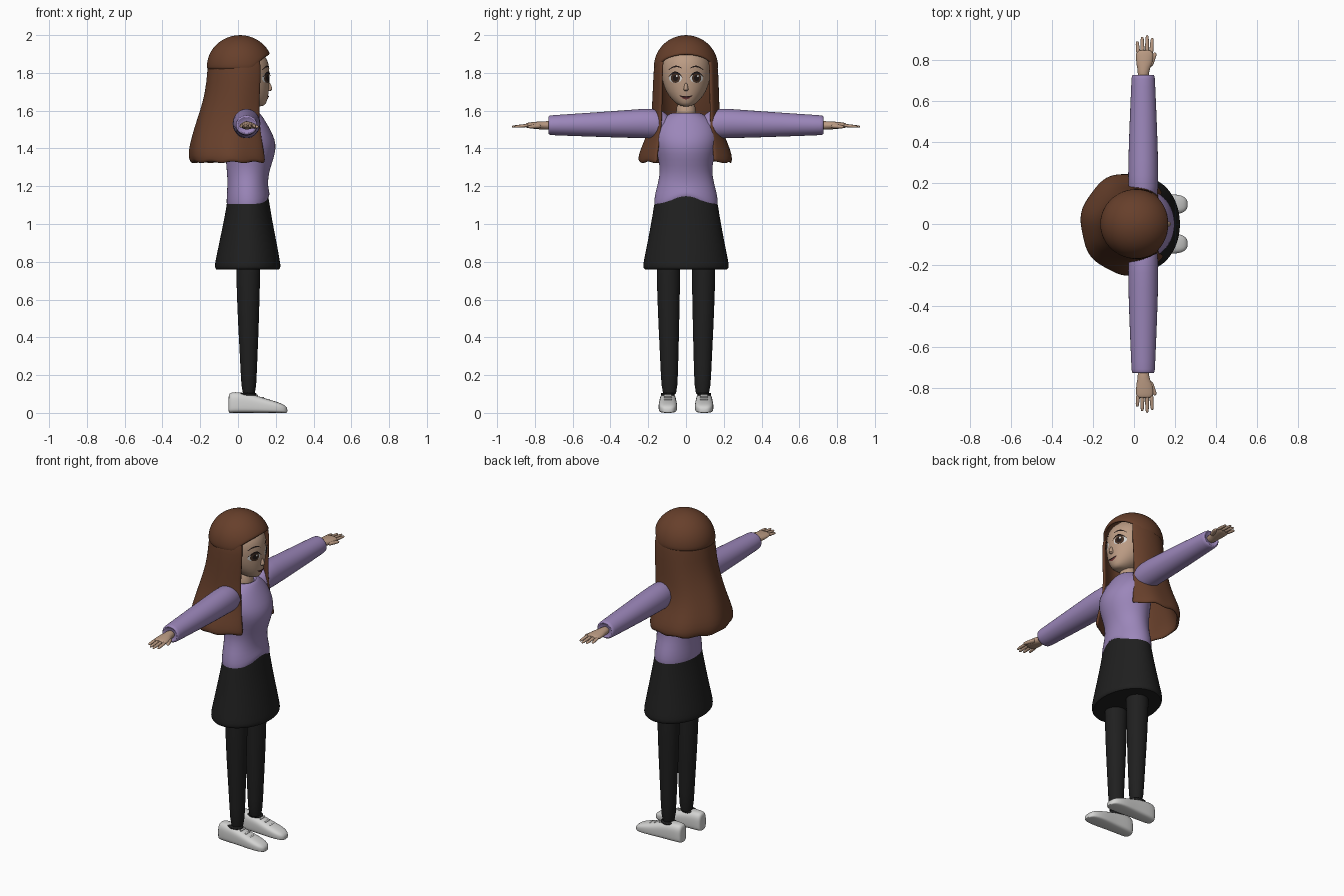
import bpy, bmesh
from math import sin, cos, pi, radians, sqrt, copysign
from mathutils import Vector
from mathutils.bvhtree import BVHTree

cube = bpy.data.objects.get("Cube")
if cube:
    bpy.data.objects.remove(cube)


def material(name, rgb):
    m = bpy.data.materials.new(name)
    m.use_nodes = True
    m.diffuse_color = (*rgb, 1)
    m.node_tree.nodes["Principled BSDF"].inputs["Base Color"].default_value = (*rgb, 1)
    return m


SKIN = material("skin", (0.50, 0.33, 0.23))
HAIR = material("brown hair", (0.135, 0.05, 0.024))
LILAC = material("lilac knit", (0.33, 0.24, 0.49))
BLACK = material("black cloth", (0.014, 0.014, 0.014))
WHITE = material("shoe white", (0.65, 0.65, 0.64))
DARK = material("lash dark", (0.015, 0.009, 0.008))
IRIS = material("iris brown", (0.06, 0.03, 0.018))
LIPS = material("lip red", (0.16, 0.035, 0.035))


def grid_mesh(name, mat, rows, closed=True, caps=True, subsurf=1, thick=0, sharp=60):
    """Skin rows of points into one smooth surface."""
    bm = bmesh.new()
    grid = [[bm.verts.new(p) for p in row] for row in rows]
    n = len(rows[0])
    for a, b in zip(grid, grid[1:]):
        for i in range(n if closed else n - 1):
            j = (i + 1) % n
            bm.faces.new((a[i], a[j], b[j], b[i]))
    if closed and caps:
        bm.faces.new(grid[0])
        bm.faces.new(grid[-1])
    bmesh.ops.remove_doubles(bm, verts=bm.verts, dist=1e-5)
    bmesh.ops.recalc_face_normals(bm, faces=bm.faces)
    me = bpy.data.meshes.new(name)
    bm.to_mesh(me)
    bm.free()
    me.materials.append(mat)
    for f in me.polygons:
        f.use_smooth = True
    me.set_sharp_from_angle(angle=radians(sharp))
    ob = bpy.data.objects.new(name, me)
    bpy.context.collection.objects.link(ob)
    if thick:
        mod = ob.modifiers.new("thickness", "SOLIDIFY")
        mod.thickness, mod.offset = thick, 0
    if subsurf:
        mod = ob.modifiers.new("smooth", "SUBSURF")
        mod.levels = mod.render_levels = subsurf
    return ob


def ring(c, u, v, n=24):
    c, u, v = Vector(c), Vector(u), Vector(v)
    return [c + u * cos(2 * pi * i / n) + v * sin(2 * pi * i / n) for i in range(n)]


def level(z, x0, x1, ry, cy=0):
    """Horizontal ellipse from x0 to x1."""
    return ring(((x0 + x1) / 2, cy, z), ((x1 - x0) / 2, 0, 0), (0, ry, 0))


def tube(name, mat, a, b, ra, rb, flat=1.0):
    """Round-ended tapered limb lying in the horizontal plane."""
    a, b = Vector(a), Vector(b)
    d = b - a
    side = d.cross(Vector((0, 0, 1))).normalized()
    rows = []
    for t, k in ((0, .5), (.06, .9), (.2, 1), (.8, 1), (.94, .85), (1, .45)):
        r = (ra + (rb - ra) * t) * k
        rows.append(ring(a + d * t, side * r, (0, 0, r * flat), 12))
    return grid_mesh(name, mat, rows)


# Head, neck and nose
head = grid_mesh("head", SKIN, [level(*r) for r in (
    (1.622, .07, .125, .02), (1.63, .04, .145, .042), (1.655, -.02, .156, .074),
    (1.70, -.08, .165, .108), (1.76, -.11, .168, .128), (1.82, -.12, .168, .133),
    (1.87, -.11, .16, .127), (1.92, -.07, .12, .09), (1.94, -.02, .07, .04))])
grid_mesh("neck", SKIN, [level(*r) for r in (
    (1.54, -.01, .10, .06), (1.58, -.01, .095, .052), (1.66, -.005, .09, .05))])
grid_mesh("nose", SKIN, [level(*r) for r in (
    (1.703, .155, .171, .008), (1.71, .15, .182, .014), (1.72, .15, .181, .011),
    (1.75, .15, .171, .007))])

# Painted face features projected on the head
face = BVHTree.FromObject(head, bpy.context.evaluated_depsgraph_get())


def plate(name, mat, y0, y1, low, high, lift):
    """Thin patch between two height curves of u in -1..1."""
    rows = []
    for i in range(17):
        u = -cos(pi * i / 16) * .998
        y = y0 + (y1 - y0) * (u + 1) / 2
        row = []
        for k in range(6):
            z = low(u) + (high(u) - low(u)) * k / 5
            hit = face.ray_cast(Vector((1, y, z)), Vector((-1, 0, 0)))[0]
            row.append(((hit.x if hit else .13) + lift, y, z))
        rows.append(row)
    grid_mesh(name, mat, rows, closed=False, subsurf=0)


def disc(name, mat, y, z, ry, rz, lift):
    arc = lambda u: rz * sqrt(1 - u * u)
    plate(name, mat, y - ry, y + ry, lambda u: z - arc(u), lambda u: z + arc(u), lift)


for s, side in ((1, "left"), (-1, "right")):
    y = s * .056
    disc(side + "_eye_white", WHITE, y, 1.772, .034, .025, .002)
    disc(side + "_iris", IRIS, y, 1.773, .024, .026, .004)
    disc(side + "_pupil", DARK, y, 1.773, .014, .016, .006)
    disc(side + "_eye_glint", WHITE, y + .007, 1.783, .005, .006, .008)
    plate(side + "_lash", DARK, y - .037, y + .037,
          lambda u: 1.776 + .020 * (1 - u * u), lambda u: 1.778 + .029 * (1 - u * u), .008)
    plate(side + "_brow", DARK, y - .036, y + .036,
          lambda u: 1.818 + .012 * (1 - u * u) - .004 * s * u,
          lambda u: 1.820 + .018 * (1 - u * u) - .004 * s * u, .004)
plate("mouth", LIPS, -.032, .032, lambda u: 1.678 - .018 * (1 - u * u),
      lambda u: 1.680 - .003 * (1 - u * u), .003)
plate("mouth_line", DARK, -.035, .035, lambda u: 1.679 - .010 * (1 - u * u),
      lambda u: 1.682 - .006 * (1 - u * u), .005)

# Hair cap with an arched hairline
columns = []
for i in range(49):
    th = 2 * pi * i / 48
    front = min(1, max(0, (cos(th) - .45) / .55))
    tmax = 1.66 - .50 * front ** .6
    columns.append([(.010 + .168 * sin(t) * cos(th), .163 * sin(t) * sin(th), 1.832 + .16 * cos(t))
                    for t in (tmax * k / 10 for k in range(11))])
grid_mesh("hair_cap", HAIR, columns, closed=False, thick=.016)

# Long hair, open toward the face
rows = []
for z, xb, xf, ry, start in (
        (1.89, -.13, .105, .14, 52), (1.86, -.152, .12, .16, 52), (1.75, -.157, .118, .165, 50),
        (1.65, -.175, .112, .168, 50), (1.56, -.205, .112, .174, 48), (1.48, -.23, .118, .192, 44),
        (1.41, -.248, .128, .222, 40), (1.36, -.254, .136, .24, 38), (1.325, -.243, .14, .24, 38)):
    a = radians(start)
    rx = (xf - xb) / (1 + cos(a))
    row = []
    for i in range(41):
        th = a + (2 * pi - 2 * a) * i / 40
        w = 1 + .018 * sin(7 * th) * (1.9 - z) / .5
        row.append((xb + rx + rx * w * cos(th), ry * w * sin(th), z + (.006 * sin(11 * th) if z < 1.35 else 0)))
    rows.append(row)
grid_mesh("long_hair", HAIR, rows, closed=False, thick=.018)

# Sweater body with a raised front hem
rows = [level(*r) for r in (
    (1.09, -.058, .165, .166), (1.105, -.062, .169, .172), (1.16, -.06, .164, .166), (1.22, -.056, .158, .148),
    (1.28, -.06, .166, .138), (1.34, -.066, .188, .147), (1.40, -.07, .203, .162),
    (1.45, -.07, .196, .170), (1.50, -.066, .172, .165), (1.55, -.05, .143, .138),
    (1.58, -.03, .122, .095), (1.592, -.015, .108, .068), (1.58, -.005, .098, .056))]
for k, share in ((0, 1), (1, .95), (2, .35)):
    n = len(rows[k])
    for i, p in enumerate(rows[k]):
        p.z += .06 * share * max(0, cos(2 * pi * i / n)) ** 4
grid_mesh("sweater_body", LILAC, rows, caps=False)

# Skirt
grid_mesh("skirt", BLACK, [level(*r) for r in (
    (1.18, -.04, .145, .13), (1.165, -.053, .16, .16), (1.09, -.062, .17, .172), (1.0, -.08, .186, .187),
    (.88, -.105, .21, .21), (.80, -.122, .224, .227), (.775, -.125, .228, .23),
    (.757, -.12, .222, .224), (.76, -.10, .20, .20))])


# Shoe cross-section with a flat sole
def shoe_ring(x, w, h, cy, n=24):
    pts = []
    for i in range(n):
        c, q = cos(2 * pi * i / n), sin(2 * pi * i / n)
        pts.append((x, cy + w * copysign(abs(c) ** .7, c),
                    h * .5 * (1 + copysign(abs(q) ** (.75 if q > 0 else .4), q))))
    return pts


for s, side in ((1, "left"), (-1, "right")):
    # Sleeve with a turned-in cuff
    rows = [ring((.045, s * y, z), (rx, 0, 0), (0, 0, rz)) for y, z, rx, rz in (
        (.08, 1.515, .04, .045), (.11, 1.522, .065, .072), (.17, 1.534, .075, .081),
        (.30, 1.530, .074, .075), (.50, 1.526, .067, .064), (.70, 1.523, .058, .054),
        (.725, 1.523, .057, .052), (.73, 1.523, .048, .044), (.715, 1.523, .03, .028))]
    grid_mesh(side + "_sleeve", LILAC, rows)

    # Wrist, palm, fingers and thumb
    grid_mesh(side + "_hand", SKIN, [ring((x, s * y, 1.522), (rx, 0, 0), (0, 0, rz)) for x, y, rx, rz in (
        (.045, .70, .027, .024), (.046, .755, .028, .022), (.05, .775, .038, .021),
        (.052, .81, .043, .018), (.052, .84, .042, .014), (.052, .85, .034, .010))])
    for k, tip in enumerate((.892, .914, .922, .908)):
        x = .020 + .0215 * k
        tube(f"{side}_finger_{k + 1}", SKIN, (x, s * .835, 1.522),
             (x + .003 * (k - 1.5), s * tip, 1.515), .011, .008, .85)
    tube(side + "_thumb", SKIN, (.075, s * .772, 1.518), (.105, s * .836, 1.514), .017, .010, .8)

    # Leg
    grid_mesh(side + "_leg", BLACK, [level(*r, s * cy) for *r, cy in (
        (.90, -.012, .122, .064, .093), (.74, -.010, .118, .063, .093), (.55, -.004, .113, .058, .092),
        (.40, .004, .108, .053, .09), (.22, .014, .10, .046, .088), (.07, .02, .095, .041, .087))])

    # Shoe and laces
    cy = s * .096
    grid_mesh(side + "_shoe", WHITE, [shoe_ring(x, w, h, cy) for x, w, h in (
        (-.05, .025, .09), (-.046, .036, .105), (-.02, .043, .112), (.04, .045, .106),
        (.09, .046, .094), (.14, .049, .078), (.19, .050, .064), (.23, .045, .050),
        (.252, .033, .038), (.262, .016, .024))])
    for k in range(3):
        x = .10 + .032 * k
        z = .092 - .0125 * k
        tube(f"{side}_lace_{k + 1}", WHITE, (x, cy - .022, z), (x, cy + .022, z), .006, .006)
    grid_mesh(side + "_shoe_opening", BLACK, [level(z, .0, .098, .037, cy) for z in (.085, .104, .106)])
